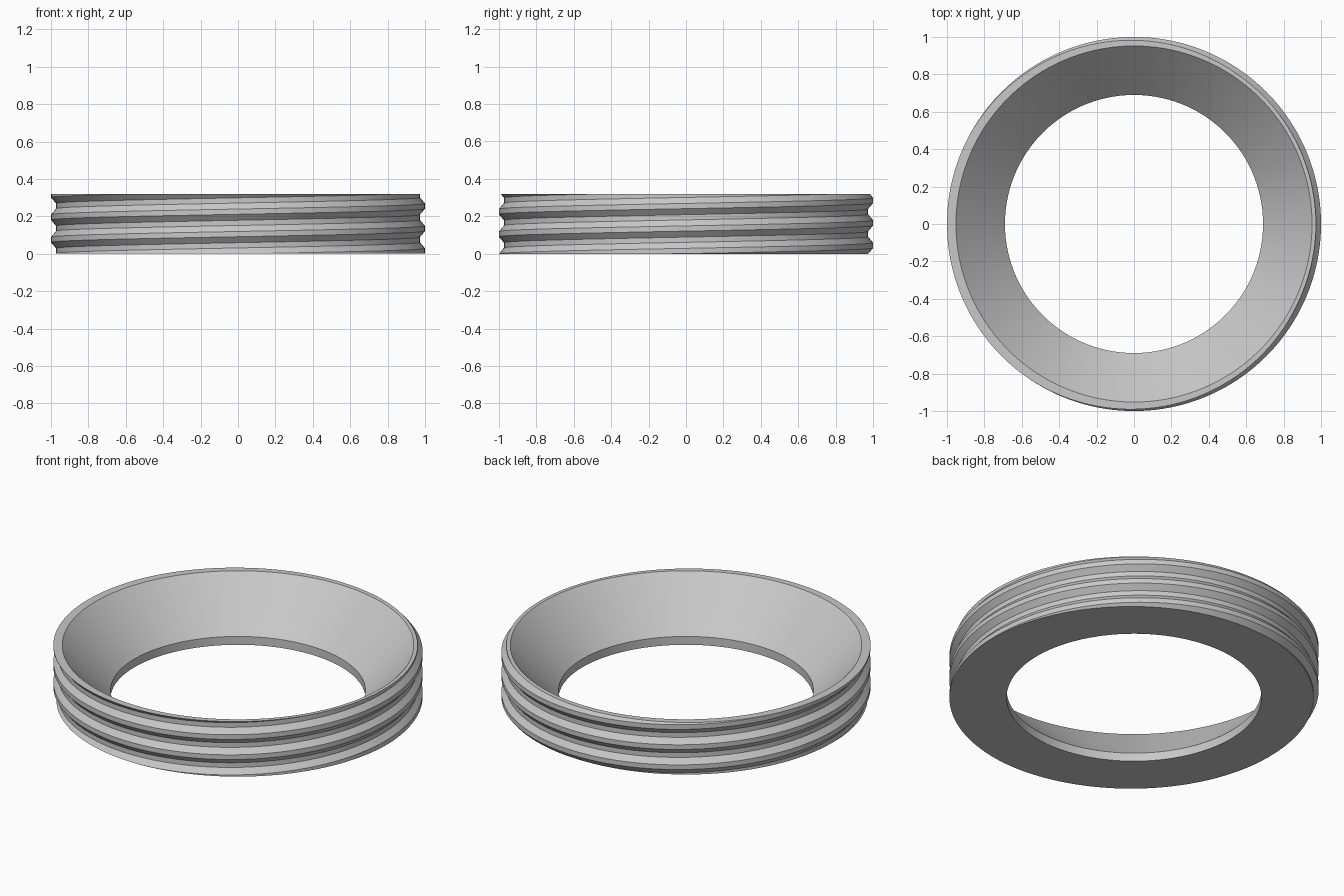
import bpy, bmesh
from math import cos, sin, tau, floor

cube = bpy.data.objects.get("Cube")
if cube:
    bpy.data.objects.remove(cube, do_unlink=True)

HEIGHT, PITCH, DEPTH = 0.32, 0.12, 0.027
START = 0.075            # height of a groove centre on the +x side
SEGMENTS = 160
ROOT, CREST = 0.014, 0.046   # half groove floor, start of crest (from groove centre)


def thread_radius(z, centre):
    """Radius of the trapezoid thread at height z."""
    d = (z - centre) / PITCH
    d = abs(d - floor(d + 0.5)) * PITCH
    t = min(max((d - ROOT) / (CREST - ROOT), 0), 1)
    return 1 - DEPTH * (1 - t)


def section(turn):
    """Closed cross-section (radius, z) of the ring at a fraction of a turn."""
    centre = START + PITCH * turn
    points = [(0.69, 0.0)]
    for k in range(-2, 4):
        for offset in (-CREST, -ROOT, ROOT, CREST):
            z = min(max(centre + k * PITCH + offset, 0), HEIGHT)
            points.append((thread_radius(z, centre), z))
    # flat rim, conical seat, bore
    points += [(thread_radius(HEIGHT, centre), HEIGHT), (0.952, HEIGHT), (0.69, 0.05)]
    return points


# Threaded ring: sweep the section one turn while the thread climbs one pitch
bm = bmesh.new()
columns = []
for i in range(SEGMENTS + 1):
    a = tau * i / SEGMENTS
    columns.append([bm.verts.new((r * cos(a), r * sin(a), z))
                    for r, z in section(i / SEGMENTS)])
for a, b in zip(columns, columns[1:]):
    for j in range(len(a)):
        k = (j + 1) % len(a)
        bm.faces.new((a[j], b[j], b[k], a[k]))
bmesh.ops.remove_doubles(bm, verts=bm.verts, dist=0.00005)
bmesh.ops.dissolve_degenerate(bm, dist=0.00005, edges=bm.edges)
bmesh.ops.recalc_face_normals(bm, faces=bm.faces)

mesh = bpy.data.meshes.new("threaded_ring")
bm.to_mesh(mesh)
bm.free()
ring = bpy.data.objects.new("threaded_ring", mesh)
bpy.context.collection.objects.link(ring)

# Plain light grey
grey = bpy.data.materials.new("light_grey")
grey.use_nodes = True
colour = (0.58, 0.58, 0.58, 1)
grey.diffuse_color = colour
grey.node_tree.nodes["Principled BSDF"].inputs["Base Color"].default_value = colour
mesh.materials.append(grey)

bpy.ops.object.select_all(action='DESELECT')
ring.select_set(True)
bpy.context.view_layer.objects.active = ring
bpy.ops.object.shade_smooth_by_angle(angle=0.5)
